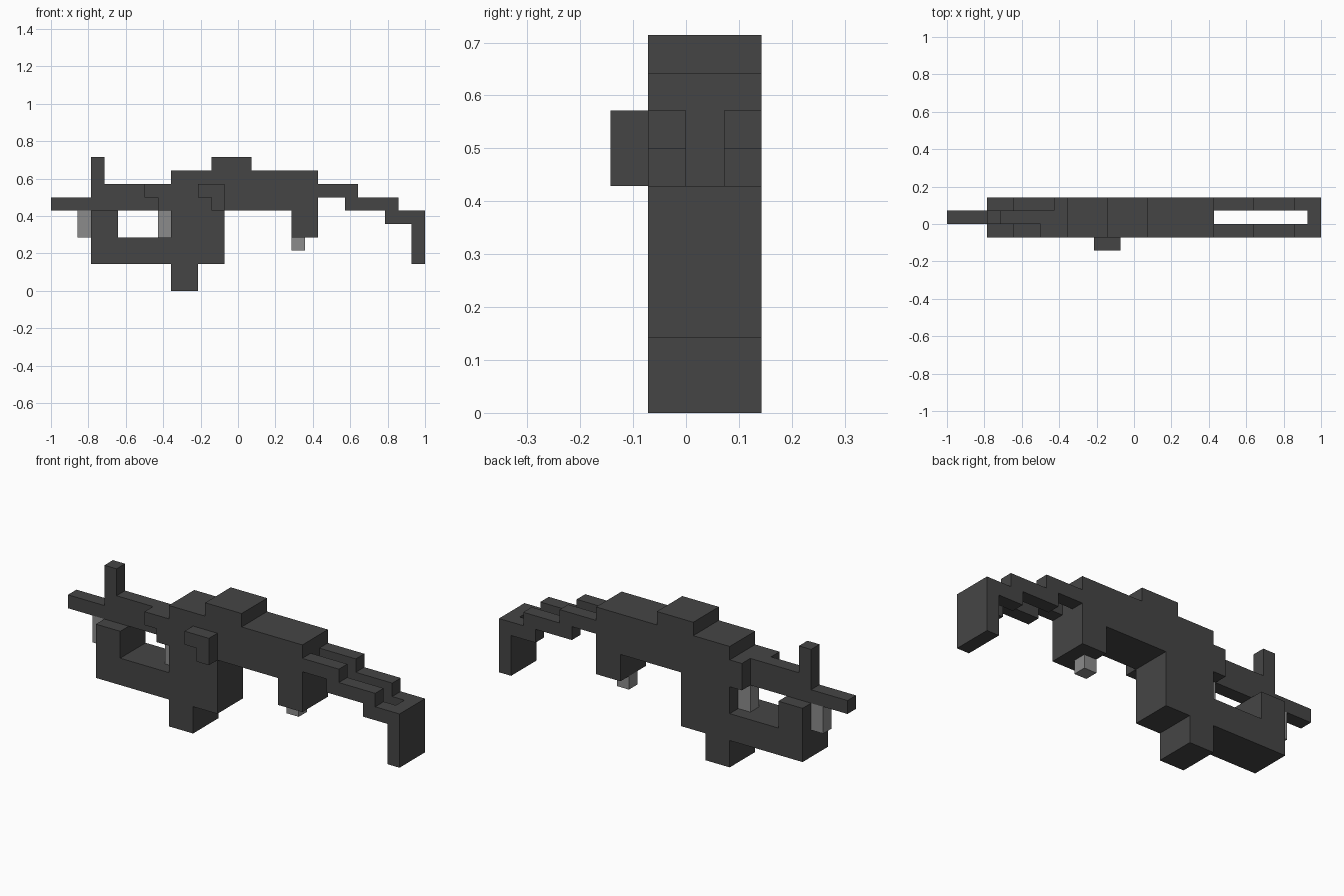
import bpy
import bmesh

cube = bpy.data.objects.get("Cube")
if cube:
    bpy.data.objects.remove(cube, do_unlink=True)

U = 1 / 14  # size of one block


def material(name, value):
    m = bpy.data.materials.new(name)
    m.use_nodes = True
    colour = (value, value, value, 1)
    m.diffuse_color = colour
    bsdf = m.node_tree.nodes["Principled BSDF"]
    bsdf.inputs["Base Color"].default_value = colour
    bsdf.inputs["Roughness"].default_value = 0.8
    return m


DARK = material("dark grey", 0.06)
LIGHT = material("light grey", 0.26)


def plate(name, profile, y0, y1, mat=DARK):
    """Extrude an (x, z) outline from y0 to y1, all in block units."""
    bm = bmesh.new()
    face = bm.faces.new([bm.verts.new((x * U, y0 * U, z * U)) for x, z in profile])
    out = bmesh.ops.extrude_face_region(bm, geom=[face])
    verts = [g for g in out["geom"] if isinstance(g, bmesh.types.BMVert)]
    bmesh.ops.translate(bm, verts=verts, vec=(0, (y1 - y0) * U, 0))
    bmesh.ops.recalc_face_normals(bm, faces=bm.faces)
    mesh = bpy.data.meshes.new(name)
    bm.to_mesh(mesh)
    bm.free()
    mesh.materials.append(mat)
    ob = bpy.data.objects.new(name, mesh)
    bpy.context.collection.objects.link(ob)
    return ob


def rect(x0, x1, z0, z1):
    return [(x0, z0), (x1, z0), (x1, z1), (x0, z1)]


# Receiver with lower front arm, magazine, grip and top block
plate("receiver", [(-11, 6), (-11, 2), (-5, 2), (-5, 0), (-3, 0), (-3, 2),
                   (-1, 2), (-1, 6), (4, 6), (4, 4), (6, 4), (6, 9), (1, 9),
                   (1, 10), (-2, 10), (-2, 9), (-5, 9), (-5, 4), (-9, 4),
                   (-9, 6)], -1, 2)

# Barrel with upright front sight
plate("barrel", [(-14, 6), (-5, 6), (-5, 8), (-10, 8), (-10, 10), (-11, 10),
                 (-11, 7), (-14, 7)], 0, 1)

# Cheek pieces either side of the barrel root
plate("barrel_cheek_front", [(-6, 6), (-5, 6), (-5, 8), (-7, 8), (-7, 7),
                             (-6, 7)], -1, 0)
plate("barrel_cheek_back", rect(-6, -5, 6, 8), 1, 2)

# Side handle
plate("side_handle", [(-2, 6), (-1, 6), (-1, 8), (-3, 8), (-3, 7), (-2, 7)], -2, -1)

# Stepped stock rails with an open slot between them, closed by the butt
rail = [(6, 7), (8, 7), (8, 6), (11, 6), (11, 5), (13, 5), (13, 6),
        (12, 6), (12, 7), (9, 7), (9, 8), (6, 8)]
for side, y in (("front", -1), ("back", 1)):
    plate("stock_rail_" + side, rail, y, y + 1)
plate("stock_butt", rect(13, 14, 2, 6), -1, 2)

# Light grey details
plate("front_lug", rect(-12, -11, 4, 6), 0, 1, LIGHT)
plate("inner_lug", rect(-6, -5, 4, 6), 0, 1, LIGHT)
plate("grip_stud", rect(4, 5, 3, 4), 0, 1, LIGHT)
